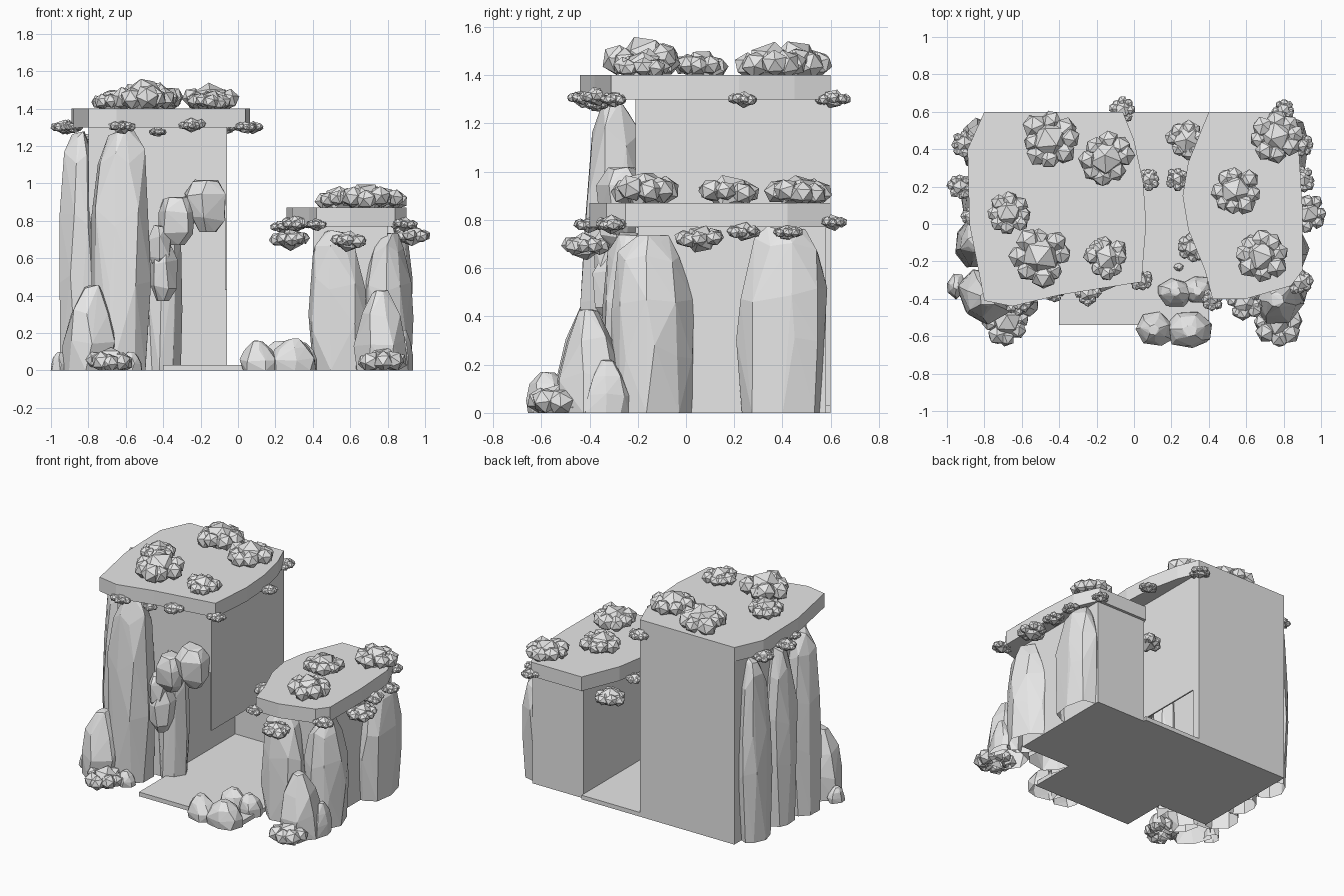
import bpy, bmesh, math, random
from mathutils import Vector, Matrix

old = bpy.data.objects.get("Cube")
if old:
    bpy.data.objects.remove(old, do_unlink=True)

stone = bpy.data.materials.new("pale_grey_stone")
stone.use_nodes = True
stone.diffuse_color = (0.8, 0.8, 0.8, 1)
stone.node_tree.nodes["Principled BSDF"].inputs["Base Color"].default_value = (0.8, 0.8, 0.8, 1)


def finish(name, bm):
    bmesh.ops.recalc_face_normals(bm, faces=bm.faces)
    mesh = bpy.data.meshes.new(name)
    bm.to_mesh(mesh)
    bm.free()
    mesh.materials.append(stone)
    obj = bpy.data.objects.new(name, mesh)
    bpy.context.collection.objects.link(obj)
    return obj


def box(name, low, high):
    bm = bmesh.new()
    low, high = Vector(low), Vector(high)
    size = Matrix.Diagonal((*(high - low), 1))
    bmesh.ops.create_cube(bm, size=1, matrix=Matrix.Translation((low + high) / 2) @ size)
    return finish(name, bm)


def slab(name, outline, bottom, thickness):
    bm = bmesh.new()
    lower, upper = ([bm.verts.new((x, y, z)) for x, y in outline]
                    for z in (bottom, bottom + thickness))
    bm.faces.new(lower)
    bm.faces.new(upper)
    for i in range(len(outline)):
        bm.faces.new((lower[i - 1], lower[i], upper[i], upper[i - 1]))
    return finish(name, bm)


# Faceted rock: jittered rings around an upright axis, open where it meets the ground
PILLAR = ((0, 0.92), (0.35, 1.0), (0.62, 0.98), (0.88, 0.75), (1, 0.4))
BOULDER = ((0, 0.97), (0.35, 1.0), (0.7, 0.75), (1, 0.3))
LOBE = ((0, 0.45), (0.25, 0.95), (0.7, 1.05), (1, 0.65))


def rock(name, x, y, z, rx, ry, height, profile, seed, sides=7):
    rng = random.Random(seed)
    bm = bmesh.new()
    turn = rng.random() * math.tau
    lean = Vector((rng.uniform(-0.15, 0.15) * rx, rng.uniform(-0.15, 0.15) * ry, 0))
    for t, r in profile:
        for i in range(sides):
            a = turn + (i + rng.uniform(-0.2, 0.2)) * math.tau / sides
            k = r * rng.uniform(0.9, 1.1)
            lift = 0 if t == 0 else rng.uniform(-0.05, 0.0 if t == 1 else 0.05)
            bm.verts.new(Vector((x + rx * k * math.cos(a), y + ry * k * math.sin(a),
                                 z + height * (t + lift))) + lean * t)
    bmesh.ops.convex_hull(bm, input=bm.verts)
    loose = [v for v in bm.verts if not v.link_faces]
    bmesh.ops.delete(bm, geom=loose, context='VERTS')
    base = [f for f in bm.faces if all(v.co.z < 0.001 for v in f.verts)]
    bmesh.ops.delete(bm, geom=base, context='FACES')
    return finish(name, bm)


# Leafy clump: a faceted core with a ring of smaller lumps, trimmed if it sits on a surface
def clump(name, x, y, z, r, height, seed, grounded):
    rng = random.Random(seed)
    bm = bmesh.new()

    def lump(px, py, pz, size):
        m = Matrix.Translation((px, py, pz)) @ Matrix.Rotation(rng.random() * 6, 4, 'Z') \
            @ Matrix.Rotation(rng.random(), 4, 'X')
        bmesh.ops.create_icosphere(bm, subdivisions=1, radius=size, matrix=m)

    lump(0, 0, 0.34, 0.66)
    count = 8
    for i in range(count):
        a = (i + rng.uniform(-0.25, 0.25)) * math.tau / count
        d = rng.uniform(0.52, 0.68)
        lump(d * math.cos(a), d * math.sin(a), rng.uniform(0.28, 0.45), rng.uniform(0.34, 0.44))
    if grounded:
        bmesh.ops.bisect_plane(bm, geom=bm.verts[:] + bm.edges[:] + bm.faces[:],
                               plane_co=(0, 0, 0), plane_no=(0, 0, -1), clear_outer=True)
    bmesh.ops.transform(bm, verts=bm.verts,
                        matrix=Matrix.Translation((x, y, z)) @ Matrix.Diagonal((r, r, height, 1)))
    return finish(name, bm)


# Floor and the tall cliff, hollowed by a cave behind a hanging side wall
box("gorge_floor", (-0.4, -0.54, 0), (0.4, 0.6, 0.03))
box("tall_cliff_upper", (-0.8, -0.21, 0.84), (-0.06, 0.6, 1.3))
box("tall_cliff_base", (-0.8, -0.21, 0), (-0.4, 0.6, 0.84))
box("tall_cliff_cave_back", (-0.4, 0.54, 0.02), (-0.06, 0.6, 0.84))
box("tall_cliff_side_wall", (-0.07, -0.21, 0.43), (-0.06, 0.54, 0.84))
box("low_cliff", (0.4, -0.2, 0), (0.8, 0.58, 0.77))

# Overhanging plateau caps
slab("tall_plateau", [(-0.8, 0.6), (-0.06, 0.6), (0, 0.45), (0.05, 0.22), (0.065, 0),
                      (0.04, -0.31), (-0.4, -0.38), (-0.65, -0.44), (-0.8, -0.41),
                      (-0.88, 0), (-0.89, 0.4)], 1.3, 0.1)
slab("low_plateau", [(0.4, 0.6), (0.8, 0.6), (0.88, 0.42), (0.9, 0.1), (0.9, -0.25),
                     (0.84, -0.33), (0.6, -0.4), (0.42, -0.4), (0.38, -0.25), (0.29, -0.03),
                     (0.26, 0.15), (0.29, 0.33)], 0.77, 0.1)

# Rock pillars: x, y, x radius, y radius, height
pillars = [(-0.84, -0.1, 0.12, 0.14, 1.28), (-0.63, -0.31, 0.17, 0.14, 1.3),
           (-0.83, 0.13, 0.1, 0.13, 1.25), (-0.83, 0.42, 0.1, 0.14, 1.28),
           (-0.4, -0.15, 0.1, 0.1, 1.02), (0.54, -0.24, 0.15, 0.12, 0.75),
           (0.8, -0.14, 0.13, 0.17, 0.74), (0.82, 0.39, 0.11, 0.19, 0.78)]
for i, (x, y, rx, ry, h) in enumerate(pillars):
    rock("rock_pillar", x, y, 0, rx, ry, h, PILLAR, 10 + i, 8)

# Boulders on the ground
boulders = [(-0.8, -0.38, 0.15, 0.14, 0.46), (0.77, -0.39, 0.14, 0.14, 0.43),
            (0.12, -0.56, 0.1, 0.09, 0.16), (0.29, -0.56, 0.13, 0.1, 0.17),
            (0.22, -0.37, 0.1, 0.08, 0.16), (0.34, -0.35, 0.08, 0.08, 0.15),
            (-0.95, -0.33, 0.05, 0.07, 0.1), (-0.57, -0.44, 0.06, 0.06, 0.1),
            (0.89, -0.33, 0.05, 0.09, 0.22), (0.24, -0.23, 0.03, 0.025, 0.06)]
for i, (x, y, rx, ry, h) in enumerate(boulders):
    rock("boulder", x, y, 0, rx, ry, h, BOULDER, 40 + i)

# Chain of rocks clinging to the tall cliff front
chain = [(-0.165, -0.26, 0.74, 0.11, 0.28), (-0.33, -0.27, 0.67, 0.1, 0.26),
         (-0.42, -0.29, 0.54, 0.065, 0.24), (-0.4, -0.28, 0.37, 0.08, 0.3)]
for i, (x, y, z, r, h) in enumerate(chain):
    rock("clinging_rock", x, y, z, r, 0.1, h, LOBE, 70 + i, 6)

# Bushes on the plateaus and the ground: x, y, z, radius, height
bushes = [(-0.45, 0.45, 1.4, 0.16, 0.15), (-0.15, 0.35, 1.4, 0.15, 0.14),
          (-0.67, 0.06, 1.4, 0.12, 0.11), (-0.5, -0.17, 1.4, 0.17, 0.17),
          (-0.15, -0.18, 1.4, 0.12, 0.1), (0.76, 0.47, 0.87, 0.14, 0.12),
          (0.54, 0.18, 0.87, 0.14, 0.12), (0.68, -0.17, 0.87, 0.15, 0.14),
          (-0.68, -0.52, 0, 0.13, 0.13), (0.77, -0.52, 0, 0.14, 0.13)]
for i, spec in enumerate(bushes):
    clump("bush", *spec, 100 + i, True)

# Flat tufts under the plateau rims: x, y, z, radius
tufts = [(-0.91, 0.43, 1.28, 0.07), (-0.93, 0.2, 1.28, 0.07), (-0.88, 0.04, 1.28, 0.05),
         (-0.06, 0.61, 1.28, 0.07), (0.08, 0.24, 1.28, 0.06), (0.04, -0.3, 1.28, 0.06),
         (-0.25, -0.37, 1.29, 0.07), (-0.43, -0.37, 1.26, 0.05), (-0.62, -0.42, 1.28, 0.07),
         (0.28, 0.45, 0.67, 0.11), (0.23, 0.24, 0.75, 0.06), (0.31, -0.13, 0.76, 0.08),
         (0.42, -0.4, 0.76, 0.06), (0.59, -0.42, 0.66, 0.1), (0.93, 0.06, 0.69, 0.1),
         (0.9, 0.24, 0.73, 0.07), (0.9, 0.42, 0.73, 0.06), (0.8, 0.61, 0.77, 0.06),
         (0.89, -0.31, 0.76, 0.07)]
for i, (x, y, z, r) in enumerate(tufts):
    clump("rim_tuft", x, y, z, r * 1.05, r * 0.9, 200 + i, False)
